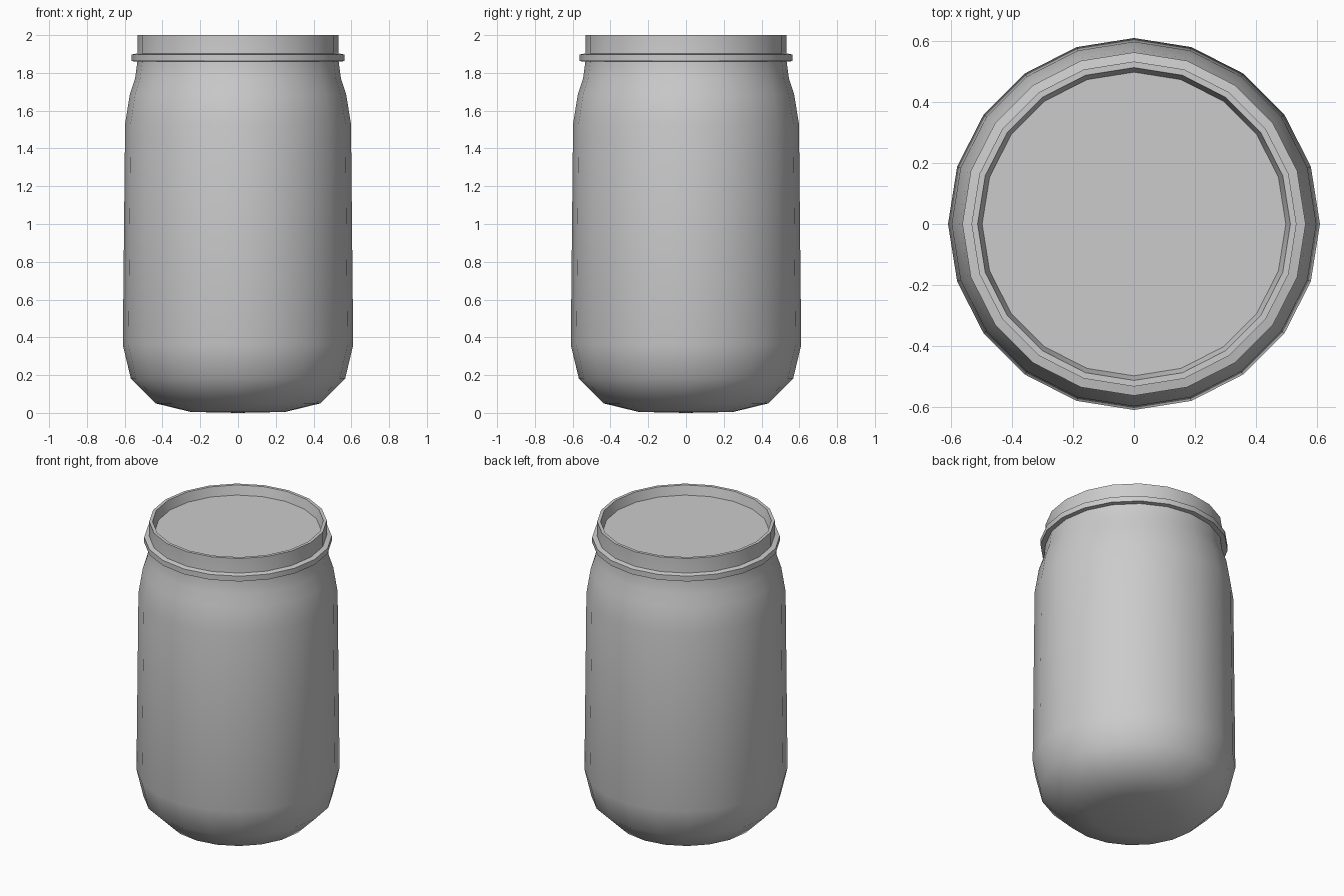
import bpy, bmesh
from math import sin, cos, tau, radians

if "Cube" in bpy.data.objects:
    bpy.data.objects.remove(bpy.data.objects["Cube"])

SIDES = 20


def lathe(name, profile, closed=False):
    """Spin a list of (radius, z) points about z; radius 0 makes a pole."""
    bm = bmesh.new()
    rings = []
    for r, z in profile:
        if r == 0:
            rings.append([bm.verts.new((0, 0, z))] * SIDES)
        else:
            rings.append([bm.verts.new((r * cos(tau * i / SIDES), r * sin(tau * i / SIDES), z))
                          for i in range(SIDES)])
    pairs = list(zip(rings, rings[1:]))
    if closed:
        pairs.append((rings[-1], rings[0]))
    for a, b in pairs:
        for i in range(SIDES):
            j = (i + 1) % SIDES
            bm.faces.new(list(dict.fromkeys((a[i], a[j], b[j], b[i]))))
    bmesh.ops.recalc_face_normals(bm, faces=bm.faces)
    mesh = bpy.data.meshes.new(name)
    bm.to_mesh(mesh)
    bm.free()
    ob = bpy.data.objects.new(name, mesh)
    bpy.context.collection.objects.link(ob)
    bpy.ops.object.select_all(action='DESELECT')
    ob.select_set(True)
    bpy.context.view_layer.objects.active = ob
    bpy.ops.object.shade_smooth_by_angle(angle=radians(40))
    return ob


# Jar: base, body, shoulder, neck, rim, then the inner neck and its closed top
lathe("jar", [
    (0, 0), (0.25, 0.005), (0.435, 0.05), (0.567, 0.18), (0.61, 0.36),
    (0.598, 1.53), (0.572, 1.69), (0.545, 1.77), (0.533, 1.86), (0.533, 2.0),
    (0.513, 2.0), (0.498, 1.94), (0, 1.94)])

# Raised collar around the neck
lathe("neck_collar", [(0.525, 1.86), (0.563, 1.862), (0.563, 1.897), (0.525, 1.905)], closed=True)
